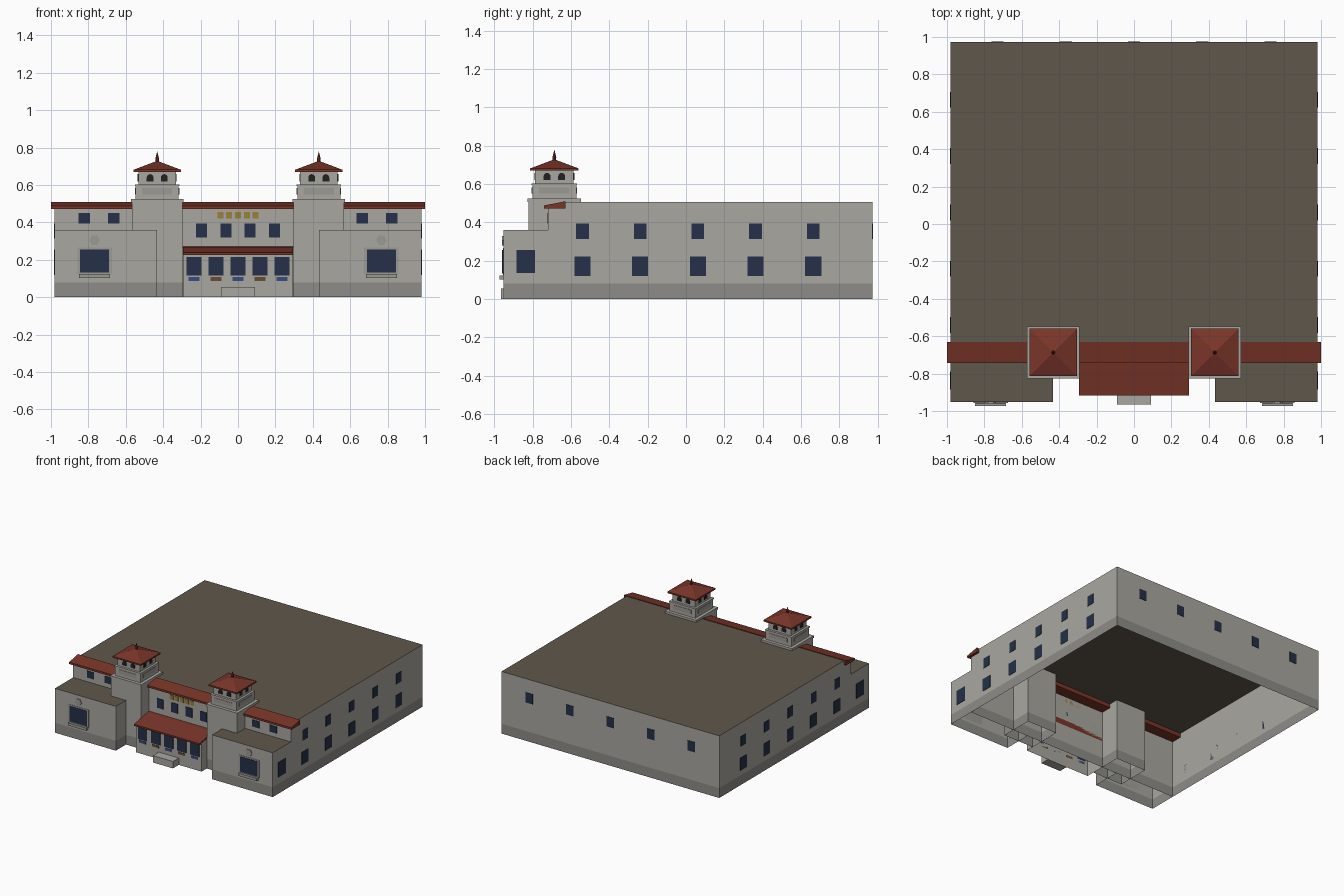
import bpy, bmesh, math
from mathutils import Matrix, Vector

if "Cube" in bpy.data.objects:
    bpy.data.objects.remove(bpy.data.objects["Cube"])


def mat(name, r, g, b):
    m = bpy.data.materials.new(name)
    m.diffuse_color = (r, g, b, 1)
    m.use_nodes = True
    m.node_tree.nodes["Principled BSDF"].inputs["Base Color"].default_value = m.diffuse_color
    return m


WALL = mat("wall_plaster", .40, .39, .355)
BASE = mat("base_course", .27, .265, .245)
ROOF = mat("flat_roof", .115, .095, .07)
TILE = mat("red_tile", .19, .035, .022)
GLASS = mat("window_glass", .018, .03, .065)
DARK = mat("dark_opening", .015, .015, .015)
GOLD = mat("gold_panel", .32, .22, .04)
BLUE = mat("blue_panel", .04, .07, .22)
BROWN = mat("brown_panel", .13, .075, .035)
TRIM = mat("trim", .33, .325, .30)


def finish(name, bm, *mats):
    me = bpy.data.meshes.new(name)
    bm.to_mesh(me)
    bm.free()
    for m in mats:
        me.materials.append(m)
    ob = bpy.data.objects.new(name, me)
    bpy.context.collection.objects.link(ob)
    return ob


def add_prism(bm, prof, x0, x1, mx=Matrix()):
    """Extrude a (y, z) outline along x."""
    a = [bm.verts.new(mx @ Vector((x0, y, z))) for y, z in prof]
    b = [bm.verts.new(mx @ Vector((x1, y, z))) for y, z in prof]
    fs = [bm.faces.new(a), bm.faces.new(b[::-1])]
    for i in range(len(a)):
        j = (i + 1) % len(a)
        fs.append(bm.faces.new((a[i], b[i], b[j], a[j])))
    bmesh.ops.recalc_face_normals(bm, faces=fs)


def rect(y0, y1, z0, z1):
    return [(y0, z0), (y1, z0), (y1, z1), (y0, z1)]


def boxes(name, items, m):
    """items: (x0, x1, y0, y1, z0, z1)"""
    bm = bmesh.new()
    for x0, x1, y0, y1, z0, z1 in items:
        add_prism(bm, rect(y0, y1, z0, z1), min(x0, x1), max(x0, x1))
    return finish(name, bm, m)


def shell(name, prof, x0, x1, top=ROOF, base=BASE, open_back=False):
    """Open-bottomed block with a darker base course."""
    bm = bmesh.new()
    add_prism(bm, prof, min(x0, x1), max(x0, x1))
    bm.normal_update()
    bmesh.ops.delete(bm, geom=[f for f in bm.faces if f.normal.z < -.5
                     or (open_back and f.normal.y > .5)], context='FACES')
    bmesh.ops.bisect_plane(bm, geom=bm.verts[:] + bm.edges[:] + bm.faces[:],
                           plane_co=(0, 0, .08), plane_no=(0, 0, 1))
    for f in bm.faces:
        if f.normal.z > .5:
            f.material_index = 2
        elif f.calc_center_median().z < .08:
            f.material_index = 1
    return finish(name, bm, WALL, base, top)


def prism(name, prof, x0, x1, m):
    bm = bmesh.new()
    add_prism(bm, prof, x0, x1)
    return finish(name, bm, m)


# Main hall, front eave strip
FY = -.72
shell("main_hall", [(FY, 0), (.972, 0), (.972, .505), (-.63, .505), (FY, .485)], -.98, .98)
prism("front_eave", [(-.742, .472), (-.63, .472), (-.63, .51), (-.742, .488)], -1, 1, TILE)

# Entrance block with tiled lean-to roof and step
LY = -.89
shell("entrance_block", [(LY, 0), (FY, 0), (FY, .25), (LY, .23)], -.295, .295, WALL, WALL, True)
prism("entrance_roof", [(-.917, .225), (FY, .225), (FY, .27), (-.745, .268), (-.917, .238)],
      -.295, .295, TILE)
boxes("entrance_step", [(-.09, .09, -.965, LY, 0, .056)], WALL)

# Entrance windows, panels below, upper windows, gold panels
cols = [-.235, -.1175, 0, .1175, .235]
boxes("entrance_windows", [(x - .041, x + .041, LY - .004, LY, .115, .215) for x in cols], GLASS)
boxes("blue_panels", [(x - .03, x + .03, LY - .004, LY, .088, .107) for x in cols[::2]], BLUE)
boxes("brown_panels", [(x - .03, x + .03, LY - .004, LY, .088, .107) for x in cols[1::2]], BROWN)
boxes("upper_centre_windows", [(x - .029, x + .029, FY - .004, FY, .318, .395)
                               for x in (-.195, -.065, .065, .195)], GLASS)
boxes("gold_panels", [(.047 * i - .016, .047 * i + .016, FY - .004, FY, .42, .455)
                      for i in range(-2, 3)], GOLD)

# Arched belfry opening outline
arch = [(-.018, .62), (.018, .62)] + [
    (.018 * math.cos(math.pi * k / 8), .64 + .018 * math.sin(math.pi * k / 8)) for k in range(9)]

WY, TX, TY = -.953, .432, -.687
for s, side in ((-1, "left"), (1, "right")):
    # Low wing with window, surround, sill and medallion
    shell(side + "_wing", rect(WY, FY, 0, .36), s * .432, s * .98, open_back=True)
    cx = s * .767
    boxes(side + "_wing_surround", [(cx - .092, cx + .092, WY - .003, WY, .125, .266)], TRIM)
    boxes(side + "_wing_window", [(cx - .078, cx + .078, WY - .006, WY, .132, .255)], GLASS)
    boxes(side + "_wing_sill", [(cx - .083, cx + .083, -.973, WY, .102, .124)], TRIM)
    bm = bmesh.new()
    bmesh.ops.create_cone(bm, cap_ends=True, segments=6, radius1=.029, radius2=.029, depth=.008,
                          matrix=Matrix.Translation((cx, WY - .002, .305))
                          @ Matrix.Rotation(math.pi / 2, 4, 'X') @ Matrix.Rotation(math.pi / 6, 4, 'Z'))
    finish(side + "_medallion", bm, TRIM)
    boxes(side + "_upper_windows", [(s * x - .031, s * x + .031, FY - .004, FY, .395, .45)
                                    for x in (.665, .822)], GLASS)

    # Side wall windows
    X0, X1 = s * .98, s * .983
    ys = [-.54 + .301 * i for i in range(5)]
    boxes(side + "_side_windows",
          [(X0, X1, y - .033, y + .033, .313, .395) for y in ys]
          + [(X0, X1, y - .042, y + .042, .12, .222) for y in ys]
          + [(X0, X1, -.885, -.788, .135, .255)], GLASS)

    # Tower: shaft, cornice, two stages
    tx = s * TX

    def tier(h, z0, z1):
        return (tx - h, tx + h, TY - h, TY + h, z0, z1)
    shell(side + "_tower_shaft", rect(TY - .136, TY + .136, 0, .515), tx - .136, tx + .136, WALL)
    boxes(side + "_tower_cornice", [tier(.14, .507, .525)], WALL)
    boxes(side + "_tower_stages", [tier(.115, .525, .595), tier(.119, .595, .604),
                                   tier(.101, .604, .675)], WALL)

    # Stage panels and belfry arches on all four sides
    bp, ba = bmesh.new(), bmesh.new()
    for k in range(4):
        mx = Matrix.Translation((tx, TY, 0)) @ Matrix.Rotation(k * math.pi / 2, 4, 'Z')
        add_prism(bp, rect(-.08, .08, .55, .583), .115, .118, mx)
        for o in (-.038, .038):
            add_prism(ba, [(y + o, z) for y, z in arch], .1, .104, mx)
    finish(side + "_tower_panels", bp, TRIM)
    finish(side + "_belfry_arches", ba, DARK)

    # Tower hip roof and finial
    boxes(side + "_tower_eave", [tier(.127, .67, .682)], TILE)
    bm = bmesh.new()
    bmesh.ops.create_cone(bm, cap_ends=True, segments=4, radius1=.125 * math.sqrt(2), radius2=0,
                          depth=.047, matrix=Matrix.Translation((tx, TY, .7055))
                          @ Matrix.Rotation(math.pi / 4, 4, 'Z'))
    finish(side + "_tower_roof", bm, TILE)
    bm = bmesh.new()
    for r1, r2, z0, z1 in ((.007, .01, .715, .74), (.01, 0, .74, .78)):
        bmesh.ops.create_cone(bm, cap_ends=True, segments=8, radius1=r1, radius2=r2, depth=z1 - z0,
                              matrix=Matrix.Translation((tx, TY, (z0 + z1) / 2)))
    finish(side + "_finial", bm, TILE)

# Rear windows
boxes("rear_windows", [(.365 * i - .033, .365 * i + .033, .972, .975, .313, .395)
                       for i in range(-2, 3)], GLASS)
